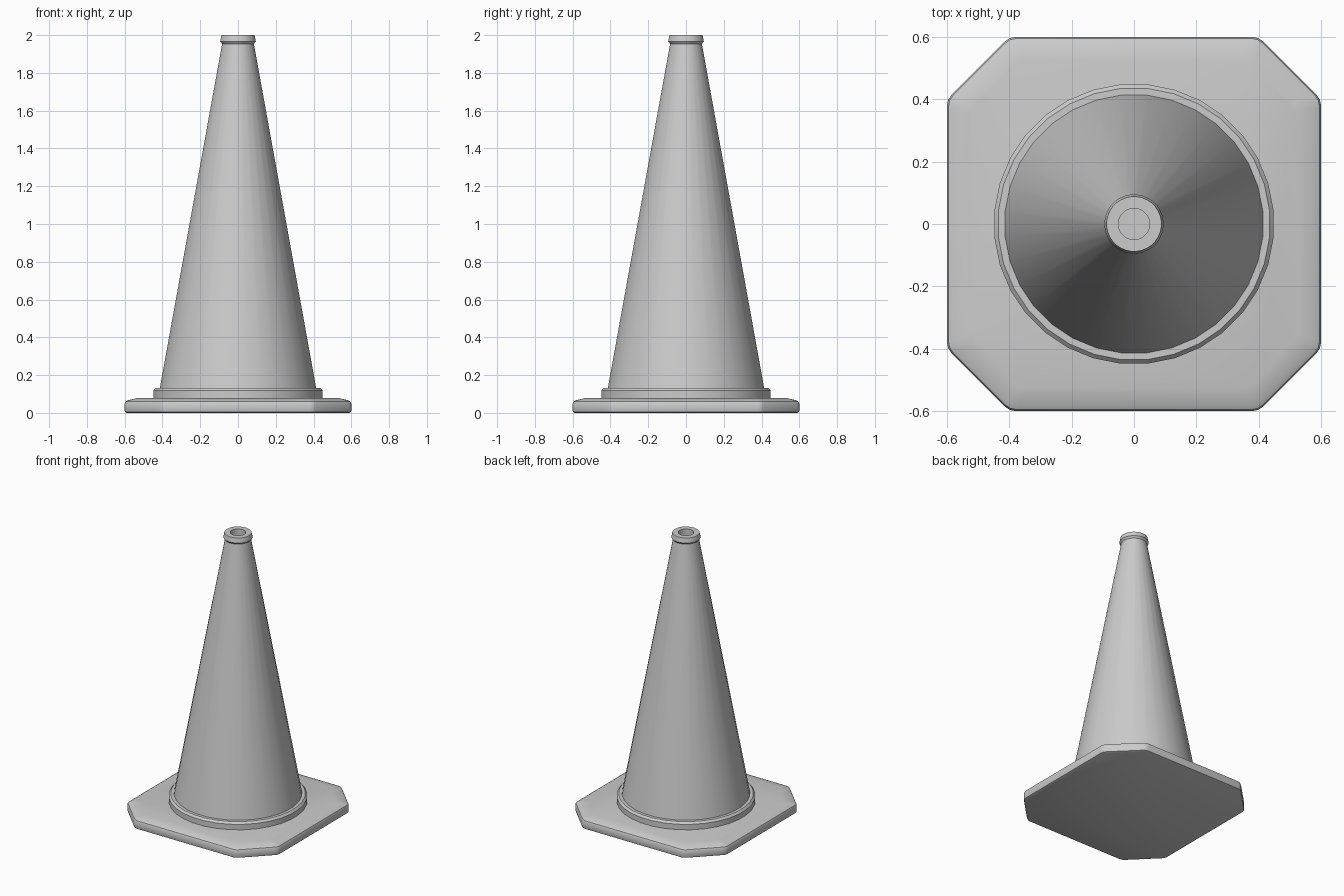
import bpy
import math
from mathutils import Vector

if "Cube" in bpy.data.objects:
    bpy.data.objects.remove(bpy.data.objects["Cube"])

SEGMENTS = 32


def finish(name, verts, faces):
    mesh = bpy.data.meshes.new(name)
    mesh.from_pydata(verts, [], faces)
    obj = bpy.data.objects.new(name, mesh)
    bpy.context.collection.objects.link(obj)
    bpy.ops.object.select_all(action='DESELECT')
    obj.select_set(True)
    bpy.context.view_layer.objects.active = obj
    bpy.ops.object.shade_smooth_by_angle(angle=math.radians(32))
    return obj


def loft(name, rings):
    """Skin a stack of equal-length loops and cap both ends."""
    n = len(rings[0])
    verts = [v for ring in rings for v in ring]
    faces = [(k * n + i, k * n + (i + 1) % n,
              (k + 1) * n + (i + 1) % n, (k + 1) * n + i)
             for k in range(len(rings) - 1) for i in range(n)]
    faces.append(tuple(reversed(range(n))))
    faces.append(tuple(range((len(rings) - 1) * n, len(rings) * n)))
    return finish(name, verts, faces)


def circle(r, z):
    # half-step turn puts flat sides on the axes
    return [(r * math.cos((i + 0.5) * math.tau / SEGMENTS),
             r * math.sin((i + 0.5) * math.tau / SEGMENTS), z)
            for i in range(SEGMENTS)]


def lathe(name, profile):
    return loft(name, [circle(r, z) for r, z in profile])


def plate_loop(inset, z, soft=0.02):
    """Square with cut corners, each vertex slightly softened."""
    a = 0.6 - inset
    b = 0.4 - inset * (math.sqrt(2) - 1)
    pts = [Vector(p) for p in ((a, -b), (a, b), (b, a), (-b, a),
                               (-a, b), (-a, -b), (-b, -a), (b, -a))]
    loop = []
    for i, p in enumerate(pts):
        q = p + (pts[i - 1] - p).normalized() * soft
        s = p + (pts[(i + 1) % 8] - p).normalized() * soft
        for v in (q, (q + 2 * p + s) / 4, s):
            loop.append((v.x, v.y, z))
    return loop


# Base plate with soft rim and gently crowned top
loft("base_plate", [plate_loop(d, z) for d, z in (
    (0.012, 0.0), (0.003, 0.004), (0.0, 0.012), (0.0, 0.05),
    (0.005, 0.06), (0.02, 0.068), (0.075, 0.08))])

# Collar ring around the foot of the cone
lathe("foot_ring", [(0.45, 0.07), (0.45, 0.119), (0.437, 0.133)])

# Tapered body
lathe("cone_body", [(0.417, 0.125), (0.083, 1.962)])

# Lip at the tip with a recessed hole
lathe("top_lip", [(0.083, 1.952), (0.095, 1.967), (0.088, 2.0),
                  (0.05, 2.0), (0.05, 1.86)])
# Open the cone cap so the hole runs down into the body
body = bpy.data.objects["cone_body"].data
import bmesh
bm = bmesh.new()
bm.from_mesh(body)
bm.faces.ensure_lookup_table()
top = max(bm.faces, key=lambda f: f.calc_center_median().z if len(f.verts) > 4 else -1)
bmesh.ops.delete(bm, geom=[top], context='FACES_ONLY')
bm.to_mesh(body)
bm.free()
